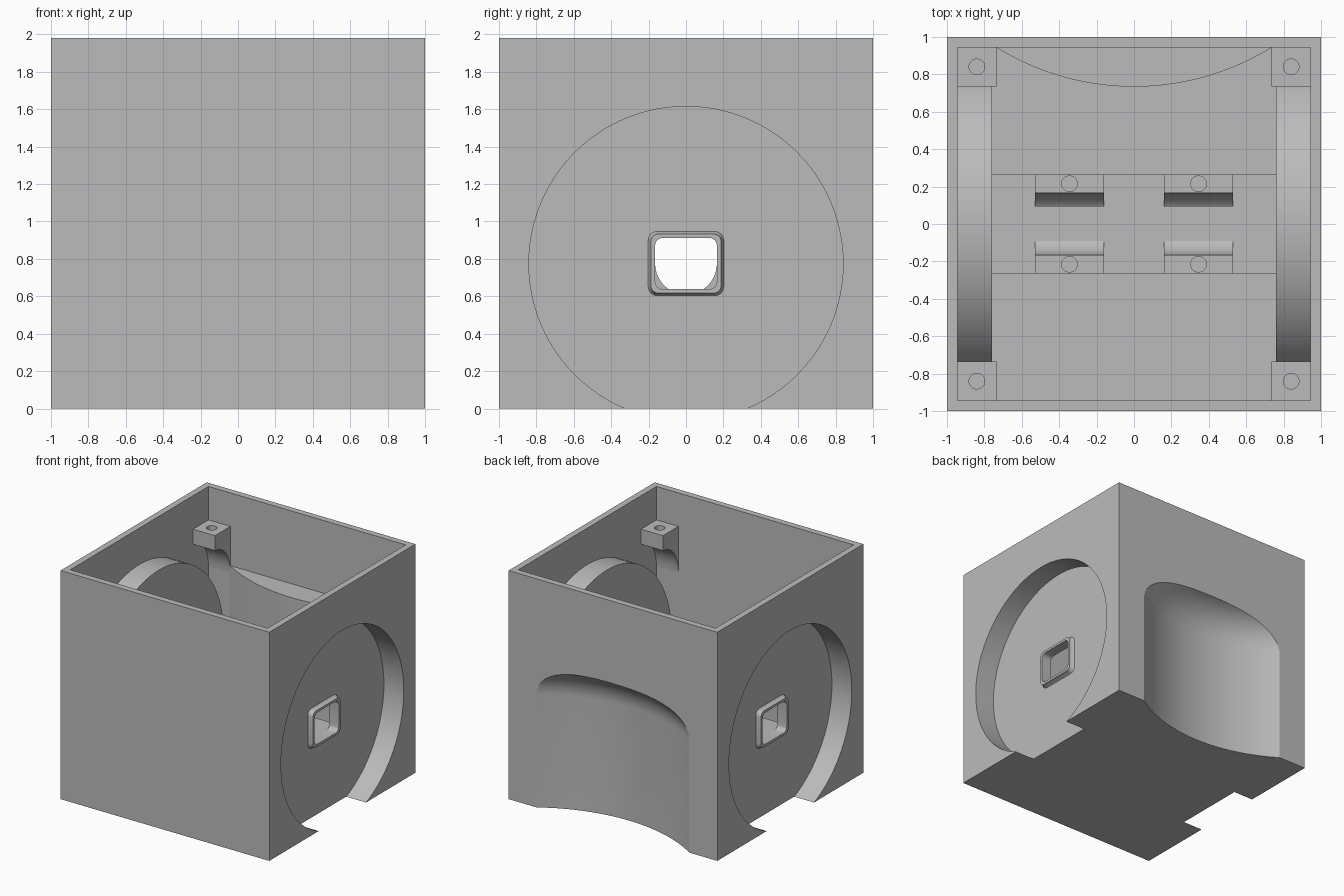
import bpy, bmesh, math
from mathutils import Matrix, Vector

if "Cube" in bpy.data.objects:
    bpy.data.objects.remove(bpy.data.objects["Cube"], do_unlink=True)

GREY = (0.5, 0.5, 0.5, 1)
mat = bpy.data.materials.new("plain grey")
mat.use_nodes = True
mat.diffuse_color = GREY
for node in mat.node_tree.nodes:
    if node.type == 'BSDF_PRINCIPLED':
        node.inputs["Base Color"].default_value = GREY

HEIGHT, INNER, FLOOR = 1.98, 0.945, 0.05
AXIS_Z = 0.775                      # height of the wheel and cradle axis


def finish(name, bm):
    bmesh.ops.recalc_face_normals(bm, faces=bm.faces)
    me = bpy.data.meshes.new(name)
    bm.to_mesh(me)
    bm.free()
    me.materials.append(mat)
    ob = bpy.data.objects.new(name, me)
    bpy.context.collection.objects.link(ob)
    return ob


def box(name, lo, hi):
    lo, hi = Vector(lo), Vector(hi)
    bm = bmesh.new()
    m = Matrix.Translation((lo + hi) / 2) @ Matrix.Diagonal((*(hi - lo), 1))
    bmesh.ops.create_cube(bm, size=1, matrix=m)
    return finish(name, bm)


def cylinder(name, centre, radius, depth, along_x=False, segs=96, top_round=0):
    bm = bmesh.new()
    m = Matrix.Translation(centre)
    if along_x:
        m = m @ Matrix.Rotation(math.pi / 2, 4, 'Y')
    bmesh.ops.create_cone(bm, cap_ends=True, segments=segs, radius1=radius,
                          radius2=radius, depth=depth, matrix=m)
    if top_round:
        top = max(v.co.z for v in bm.verts)
        rim = [e for e in bm.edges if all(v.co.z > top - 1e-4 for v in e.verts)]
        bmesh.ops.bevel(bm, geom=rim, offset=top_round, segments=14,
                        profile=0.5, affect='EDGES')
    return finish(name, bm)


def cut(ob, *cutters):
    for c in cutters:
        c.hide_render = True
        mod = ob.modifiers.new("cut", 'BOOLEAN')
        mod.operation, mod.solver, mod.object = 'DIFFERENCE', 'EXACT', c
        bpy.context.view_layer.objects.active = ob
        bpy.ops.object.modifier_apply(modifier=mod.name)
        bpy.data.objects.remove(c, do_unlink=True)


def smooth(ob, angle=30):
    bpy.ops.object.select_all(action='DESELECT')
    ob.select_set(True)
    bpy.context.view_layer.objects.active = ob
    bpy.ops.object.shade_smooth_by_angle(angle=math.radians(angle))


def rounded_loop(bm, x, half_y, half_z, r, steps=6):
    verts = []
    for q, (sy, sz) in enumerate(((1, 1), (-1, 1), (-1, -1), (1, -1))):
        for i in range(steps + 1):
            a = (q + i / steps) * math.pi / 2
            verts.append(bm.verts.new((x, sy * (half_y - r) + r * math.cos(a),
                                       AXIS_Z + sz * (half_z - r) + r * math.sin(a))))
    return verts


def loft(name, rings, closed):
    """Skin rounded rectangles given as (x, half_y, half_z, corner)."""
    bm = bmesh.new()
    loops = [rounded_loop(bm, *r) for r in rings]
    pairs = list(zip(loops, loops[1:]))
    if closed:
        pairs.append((loops[-1], loops[0]))
    else:
        bm.faces.new(loops[0])
        bm.faces.new(loops[-1])
    for a, b in pairs:
        for i in range(len(a)):
            j = (i + 1) % len(a)
            bm.faces.new((a[i], a[j], b[j], b[i]))
    return finish(name, bm)


# Cavity: the inner space, less the wheel housings and the curved back bulge
cavity = box("cavity", (-INNER, -INNER, FLOOR), (INNER, INNER, HEIGHT + 0.2))
cut(cavity,
    cylinder("bulge", (0, 2.13, 0.425), 1.396, 1.85, segs=192),
    *[cylinder("housing", (s * 1.01, 0, AXIS_Z), 0.89, 0.5, True) for s in (1, -1)])

# Open-topped shell with side recesses, round-topped back recess and windows
shell = box("box_shell", (-1, -1, 0), (1, 1, HEIGHT))
cut(shell, cavity,
    cylinder("back_recess", (0, 2.13, 0.39), 1.346, 1.78, segs=192, top_round=0.3))
for s in (1, -1):
    cut(shell,
        cylinder("side_recess", (s * 1.06, 0, AXIS_Z), 0.84, 0.5, True),
        loft("window", [(s * 0.7, 0.165, 0.137, 0.04),
                        (s * 0.9, 0.165, 0.137, 0.04)], False))
smooth(shell)

# Raised frames round the side windows
for s, side in ((1, "left"), (-1, "right")):
    frame = loft(side + "_window_frame",
                 [(s * 0.805, 0.205, 0.175, 0.05), (s * 0.825, 0.193, 0.163, 0.045),
                  (s * 0.85, 0.188, 0.158, 0.04), (s * 0.85, 0.165, 0.137, 0.04),
                  (s * 0.765, 0.165, 0.137, 0.04)], True)
    smooth(frame, 40)

# Corner screw posts with a scooped underside
for sx, side in ((1, "left"), (-1, "right")):
    for sy, end in ((1, "back"), (-1, "front")):
        bm = bmesh.new()
        profile = [(0.95, 1.69), (0.735, 1.69)]
        for i in range(11):
            a = i / 10 * math.pi / 2
            profile.append((0.735 + 0.21 * math.sin(a), 1.29 + 0.27 * math.cos(a)))
        profile.append((0.95, 1.29))
        face = bm.faces.new([bm.verts.new((sx * 0.735, sy * y, z)) for y, z in profile])
        ext = bmesh.ops.extrude_face_region(bm, geom=[face])
        bmesh.ops.translate(bm, vec=(sx * 0.215, 0, 0),
                            verts=[g for g in ext["geom"] if isinstance(g, bmesh.types.BMVert)])
        post = finish(f"{end}_{side}_screw_post", bm)
        cut(post, cylinder("hole", (sx * 0.84, sy * 0.84, 1.69), 0.042, 0.2, segs=32))
        smooth(post)

# Raised platform across the floor
box("platform", (-0.77, -0.265, 0.03), (0.77, 0.265, 0.637))

# Half-round cradles with screw holes
for s, side in ((1, "left"), (-1, "right")):
    x0, x1 = sorted((s * 0.16, s * 0.53))
    cradle = box(side + "_cradle", (x0, -0.265, 0.6), (x1, 0.265, AXIS_Z))
    cut(cradle, cylinder("bore", (s * 0.345, 0, AXIS_Z), 0.165, 0.6, True, 64),
        *[cylinder("hole", (s * 0.345, y, AXIS_Z), 0.042, 0.2, segs=32)
          for y in (0.215, -0.215)])
    smooth(cradle)
